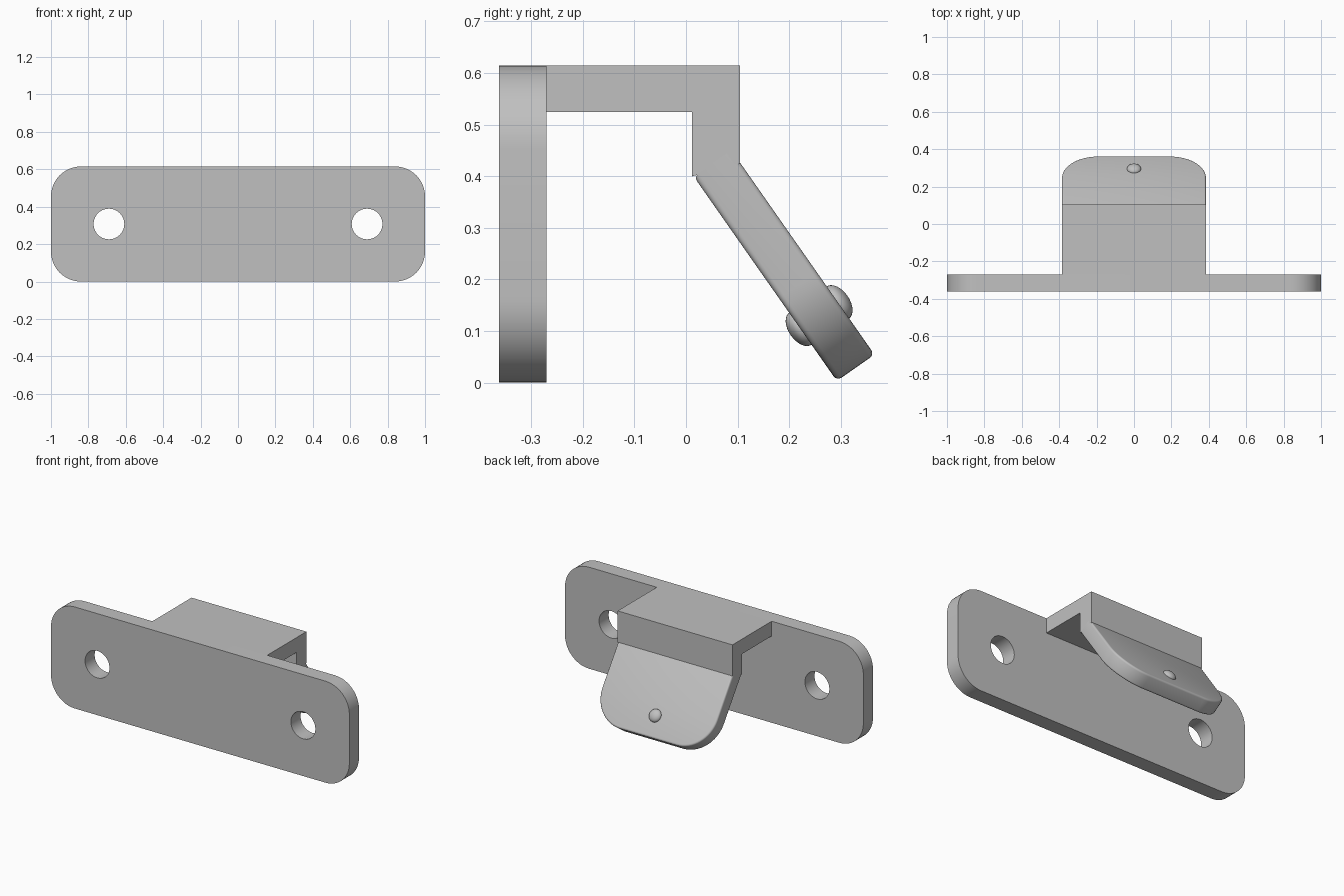
import bpy
from math import cos, sin, pi, radians
from mathutils import Matrix, Vector

cube = bpy.data.objects.get("Cube")
if cube:
    bpy.data.objects.remove(cube, do_unlink=True)

grey = bpy.data.materials.new("plain_grey")
grey.use_nodes = True
colour = (0.53, 0.53, 0.53, 1)
grey.diffuse_color = colour
grey.node_tree.nodes["Principled BSDF"].inputs["Base Color"].default_value = colour


def arc(cx, cy, r, start, end, steps):
    return [(cx + r * cos(start + (end - start) * i / steps),
             cy + r * sin(start + (end - start) * i / steps)) for i in range(steps + 1)]


def activate(obj):
    bpy.ops.object.select_all(action='DESELECT')
    obj.select_set(True)
    bpy.context.view_layer.objects.active = obj


def finish(obj):
    """Weld, smooth the curved faces and assign the material."""
    activate(obj)
    bpy.ops.object.mode_set(mode='EDIT')
    bpy.ops.mesh.select_all(action='SELECT')
    bpy.ops.mesh.remove_doubles(threshold=0.0001)
    bpy.ops.mesh.normals_make_consistent(inside=False)
    bpy.ops.object.mode_set(mode='OBJECT')
    bpy.ops.object.shade_smooth_by_angle(angle=radians(30))
    obj.data.materials.clear()
    obj.data.materials.append(grey)


def slab(name, outlines, thickness, matrix, bevel=0.0):
    """Extrude closed outlines; inner outlines become holes."""
    curve = bpy.data.curves.new(name, 'CURVE')
    curve.dimensions = '2D'
    curve.fill_mode = 'BOTH'
    curve.extrude = thickness / 2 - bevel
    curve.bevel_depth = bevel
    curve.bevel_resolution = 3
    curve.offset = -bevel
    for points in outlines:
        spline = curve.splines.new('POLY')
        spline.points.add(len(points) - 1)
        for p, (x, y) in zip(spline.points, points):
            p.co = (x, y, 0, 1)
        spline.use_cyclic_u = True
    obj = bpy.data.objects.new(name, curve)
    bpy.context.collection.objects.link(obj)
    obj.matrix_world = matrix
    activate(obj)
    bpy.ops.object.convert(target='MESH')
    obj = bpy.context.view_layer.objects.active
    obj.name = name
    finish(obj)
    return obj


# Mounting plate with rounded corners and two screw holes
W, H, R = 1.0, 0.3075, 0.16
plate = []
for i, (sx, sy) in enumerate([(1, 1), (-1, 1), (-1, -1), (1, -1)]):
    plate += arc(sx * (W - R), sy * (H - R), R, i * pi / 2, (i + 1) * pi / 2, 12)
holes = [arc(x, 0, 0.082, 0, 2 * pi, 40)[:-1] for x in (-0.69, 0.69)]
slab("mounting_plate", [plate] + holes, 0.092,
     Matrix.Translation((0, -0.316, H)) @ Matrix.Rotation(pi / 2, 4, 'X'))

# Arm with its downward step, a side profile extruded across x
half = 0.385
profile = [(-0.27, 0.615), (-0.27, 0.525), (0.012, 0.525),
           (0.012, 0.40), (0.105, 0.425), (0.105, 0.615)]
n = len(profile)
verts = [(x, y, z) for x in (-half, half) for y, z in profile]
faces = [list(range(n)), list(range(n, 2 * n))]
faces += [[i, (i + 1) % n, n + (i + 1) % n, n + i] for i in range(n)]
mesh = bpy.data.meshes.new("bracket_arm")
mesh.from_pydata(verts, [], faces)
arm = bpy.data.objects.new("bracket_arm", mesh)
bpy.context.collection.objects.link(arm)
finish(arm)

# Sloping flap with rounded lower corners and softened rims
slope = Matrix.Translation((0, 0.258, 0.130)) @ Matrix.Rotation(radians(125), 4, 'X')
top, bottom, r = 0.36, -0.1235, 0.195
flap = [(half, top), (-half, top)]
flap += arc(-half + r, bottom + r, r, pi, 1.5 * pi, 16)
flap += arc(half - r, bottom + r, r, 1.5 * pi, 2 * pi, 16)
slab("sloping_flap", [flap], 0.089, slope, bevel=0.011)

# Low domed rivet heads on both faces of the flap
for name, side in (("inner_rivet", 1), ("outer_rivet", -1)):
    bpy.ops.mesh.primitive_uv_sphere_add(segments=32, ring_count=16, radius=1)
    rivet = bpy.context.object
    rivet.name = name
    shape = Matrix.Translation((0, 0, side * 0.044)) @ Matrix.Diagonal(Vector((0.038, 0.038, 0.023, 1)))
    rivet.data.transform(slope @ shape)
    finish(rivet)
